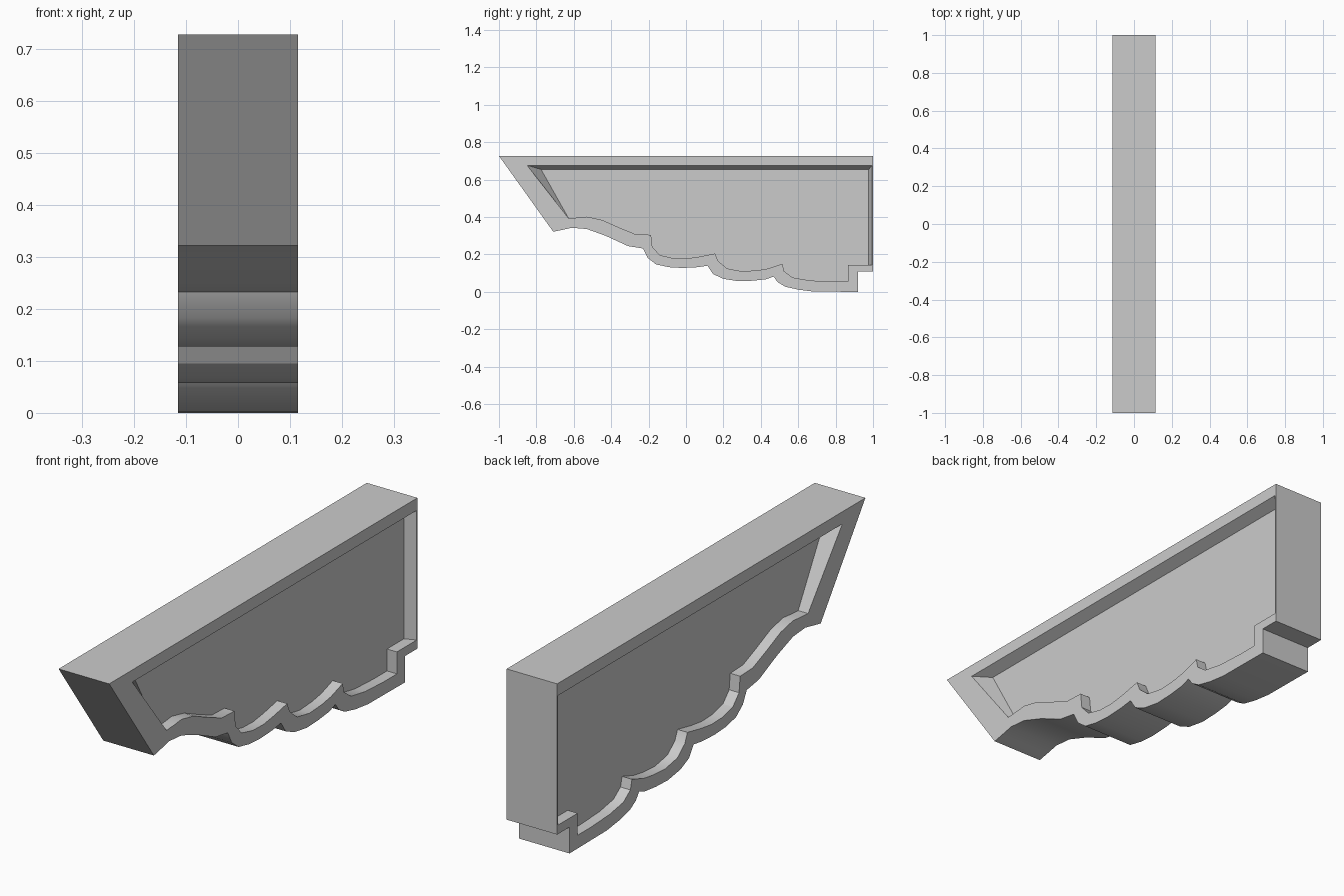
import bpy, bmesh

if "Cube" in bpy.data.objects:
    bpy.data.objects.remove(bpy.data.objects["Cube"])

HALF = 0.115      # half thickness
DEPTH = 0.045     # depth of the side panels

# (outer y, outer z, panel edge y, panel edge z) along the scalloped underside
PROFILE = [
    (-1.00, .727, -.85, .677), (-.71, .322, -.628, .394),
    (-.66, .332, -.58, .397), (-.61, .343, -.53, .402),
    (-.53, .336, -.45, .385), (-.43, .300, -.36, .345),
    (-.31, .245, -.27, .308), (-.23, .232, -.187, .305),
    (-.205, .182, -.18, .24), (-.16, .147, -.14, .197),
    (-.09, .132, -.07, .18), (-.02, .128, 0, .178),
    (.06, .132, .07, .188), (.115, .140, .155, .205),
    (.145, .095, .172, .165), (.20, .070, .22, .125),
    (.28, .057, .30, .110), (.36, .060, .38, .115),
    (.43, .068, .44, .125), (.468, .082, .515, .150),
    (.49, .052, .525, .11), (.53, .028, .57, .077),
    (.60, .012, .66, .061), (.68, .002, .78, .055),
    (.92, 0, .867, .055), (.92, .108, .867, .145),
    (1.00, .108, .995, .145), (1.00, .727, .995, .677),
]
n = len(PROFILE)

bm = bmesh.new()
outer_loops = []
for s in (-1, 1):
    outer, edge, floor = [], [], []
    for i, (oy, oz, py, pz) in enumerate(PROFILE):
        fy, fz = py, pz
        # top and back panel walls slope inwards
        if i in (0, n - 1):
            fz -= 0.022
        if i == 0:
            fy += 0.075
        if i >= n - 2:
            fy = 0.977
        outer.append(bm.verts.new((s * HALF, oy, oz)))
        edge.append(bm.verts.new((s * HALF, py, pz)))
        floor.append(bm.verts.new((s * (HALF - DEPTH), fy, fz)))
    for i in range(n):
        j = (i + 1) % n
        bm.faces.new((outer[i], outer[j], edge[j], edge[i]))    # border
        bm.faces.new((edge[i], edge[j], floor[j], floor[i]))    # panel wall
    bm.faces.new(floor)                                         # panel floor
    outer_loops.append(outer)

# outer skin joining both sides
a, b = outer_loops
for i in range(n):
    j = (i + 1) % n
    bm.faces.new((a[i], a[j], b[j], b[i]))

bmesh.ops.triangulate(bm, faces=[f for f in bm.faces if len(f.verts) > 4])
bmesh.ops.recalc_face_normals(bm, faces=bm.faces[:])
mesh = bpy.data.meshes.new("scalloped_bracket")
bm.to_mesh(mesh)
bm.free()
bracket = bpy.data.objects.new("scalloped_bracket", mesh)
bpy.context.collection.objects.link(bracket)

# smooth scallops, sharp corners
bpy.context.view_layer.objects.active = bracket
bracket.select_set(True)
bpy.ops.object.shade_smooth_by_angle(angle=0.55)
